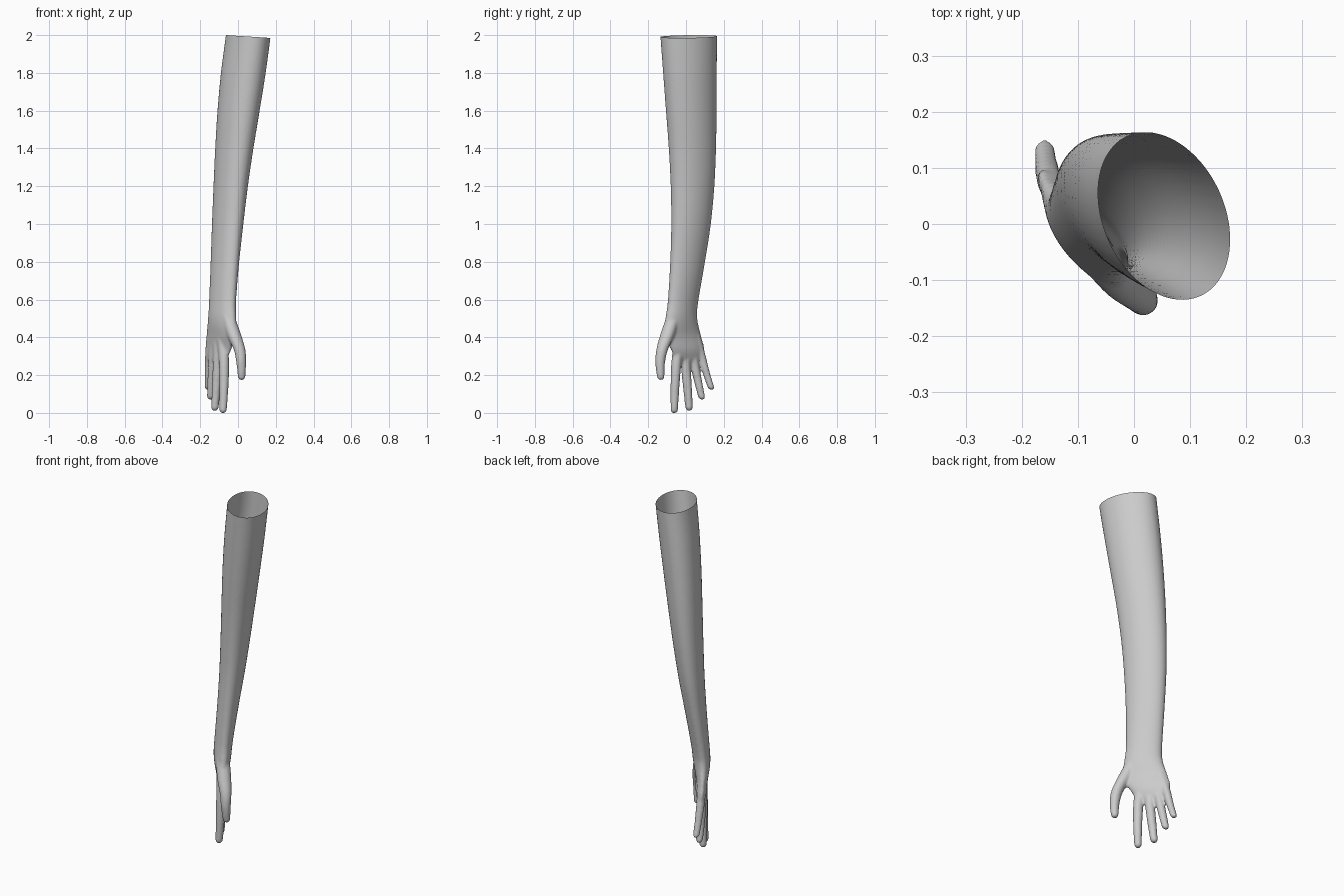
import bpy, bmesh, math
from mathutils import Vector

if "Cube" in bpy.data.objects:
    bpy.data.objects.remove(bpy.data.objects["Cube"])

SIDES = 40
bm = bmesh.new()


def smooth_path(rows, steps):
    """Catmull-Rom interpolation of section rows."""
    out = []
    for i in range(len(rows) - 1):
        p = [Vector(rows[max(0, min(len(rows) - 1, i + k))]) for k in (-1, 0, 1, 2)]
        for s in range(steps):
            t = s / steps
            out.append(0.5 * (2 * p[1] + (p[2] - p[0]) * t
                              + (2 * p[0] - 5 * p[1] + 4 * p[2] - p[3]) * t * t
                              + (3 * p[1] - p[0] - 3 * p[2] + p[3]) * t ** 3))
    out.append(Vector(rows[-1]))
    return out


def loft(sections):
    """Closed solid through horizontal skewed ellipses (z, x0, x1, y0, y1, skew)."""
    rings = []
    for z, x0, x1, y0, y1, k in sections:
        ring = []
        for i in range(SIDES):
            a = 2 * math.pi * i / SIDES
            c, s = math.cos(a), math.sin(a)
            ring.append(bm.verts.new(((x0 + x1) / 2 + (x1 - x0) / 2 * c,
                                      (y0 + y1) / 2 + (y1 - y0) / 2 * (k * c + math.sqrt(1 - k * k) * s), z)))
        rings.append(ring)
    for a, b in zip(rings, rings[1:]):
        for i in range(SIDES):
            j = (i + 1) % SIDES
            bm.faces.new((a[i], a[j], b[j], b[i]))
    bm.faces.new(rings[0][::-1])
    bm.faces.new(rings[-1])


def finger(points):
    """Tapered finger through (x, y, z, radius), last point is the tip centre."""
    path = smooth_path(points, 6)
    x, y, z, r = path[-1]
    lean = (path[-1] - path[-3]) / abs(path[-1].z - path[-3].z)
    for a in (15, 30, 45, 60, 72, 82, 88):
        d = r * math.sin(math.radians(a))
        path.append(Vector((x + lean.x * d, y + lean.y * d, z - d, r * math.cos(math.radians(a)))))
    loft([(p[2], p[0] - p[3], p[0] + p[3], p[1] - p[3], p[1] + p[3], 0) for p in path])


# Arm and palm
loft(smooth_path([
    (2.08, -0.058, 0.182, -0.143, 0.165, -0.28),
    (2.00, -0.065, 0.173, -0.136, 0.164, -0.28),
    (1.80, -0.091, 0.146, -0.121, 0.163, -0.28),
    (1.60, -0.109, 0.114, -0.106, 0.162, -0.29),
    (1.40, -0.121, 0.081, -0.091, 0.159, -0.31),
    (1.20, -0.130, 0.052, -0.081, 0.150, -0.35),
    (1.00, -0.138, 0.028, -0.078, 0.131, -0.42),
    (0.80, -0.145, 0.006, -0.084, 0.100, -0.50),
    (0.60, -0.153, -0.010, -0.096, 0.066, -0.58),
    (0.51, -0.158, -0.010, -0.108, 0.059, -0.65),
    (0.42, -0.166, -0.012, -0.120, 0.078, -0.84),
    (0.34, -0.172, -0.036, -0.080, 0.098, -0.86),
    (0.29, -0.162, -0.062, -0.062, 0.085, -0.86),
    (0.275, -0.145, -0.080, -0.040, 0.060, -0.86)], 6))

# Fingers: index, middle, ring, little, thumb
finger([(-0.085, -0.035, 0.40, 0.026), (-0.074, -0.050, 0.28, 0.027),
        (-0.074, -0.058, 0.15, 0.024), (-0.079, -0.062, 0.022, 0.020)])
finger([(-0.105, -0.005, 0.40, 0.026), (-0.107, -0.003, 0.28, 0.026),
        (-0.114, 0.007, 0.15, 0.024), (-0.122, 0.016, 0.034, 0.020)])
finger([(-0.122, 0.025, 0.40, 0.024), (-0.132, 0.040, 0.29, 0.024),
        (-0.140, 0.062, 0.18, 0.022), (-0.145, 0.082, 0.092, 0.019)])
finger([(-0.138, 0.050, 0.42, 0.022), (-0.151, 0.078, 0.32, 0.023),
        (-0.156, 0.106, 0.22, 0.020), (-0.159, 0.131, 0.143, 0.018)])
finger([(-0.055, -0.065, 0.52, 0.036), (-0.022, -0.098, 0.42, 0.038),
        (0.008, -0.126, 0.34, 0.031), (0.017, -0.137, 0.27, 0.026),
        (0.019, -0.134, 0.197, 0.020)])

bmesh.ops.recalc_face_normals(bm, faces=bm.faces)
mesh = bpy.data.meshes.new("arm_and_hand")
bm.to_mesh(mesh)
bm.free()
arm = bpy.data.objects.new("arm_and_hand", mesh)
bpy.context.collection.objects.link(arm)
bpy.context.view_layer.objects.active = arm
arm.select_set(True)

# Fuse the parts into one skin and soften the joins
rm = arm.modifiers.new("fuse", 'REMESH')
rm.mode = 'VOXEL'
rm.voxel_size = 0.0065
sm = arm.modifiers.new("soften", 'SMOOTH')
sm.factor = 0.5
sm.iterations = 8
for name in ("fuse", "soften"):
    bpy.ops.object.modifier_apply(modifier=name)

# Stand on the ground and cut the upper end open
bm = bmesh.new()
bm.from_mesh(arm.data)
low = min(v.co.z for v in bm.verts)
bmesh.ops.translate(bm, verts=bm.verts, vec=(0, 0, -low))
bmesh.ops.bisect_plane(bm, geom=bm.verts[:] + bm.edges[:] + bm.faces[:],
                       plane_co=(0, 0, 1.996), plane_no=(0.065, 0, 1), clear_outer=True)
for f in bm.faces:
    f.smooth = True
bm.to_mesh(arm.data)
bm.free()

# Plain grey skin
grey = bpy.data.materials.new("plain_grey")
grey.diffuse_color = (0.6, 0.6, 0.6, 1)
grey.use_nodes = True
grey.node_tree.nodes["Principled BSDF"].inputs["Base Color"].default_value = grey.diffuse_color
arm.data.materials.clear()
arm.data.materials.append(grey)
